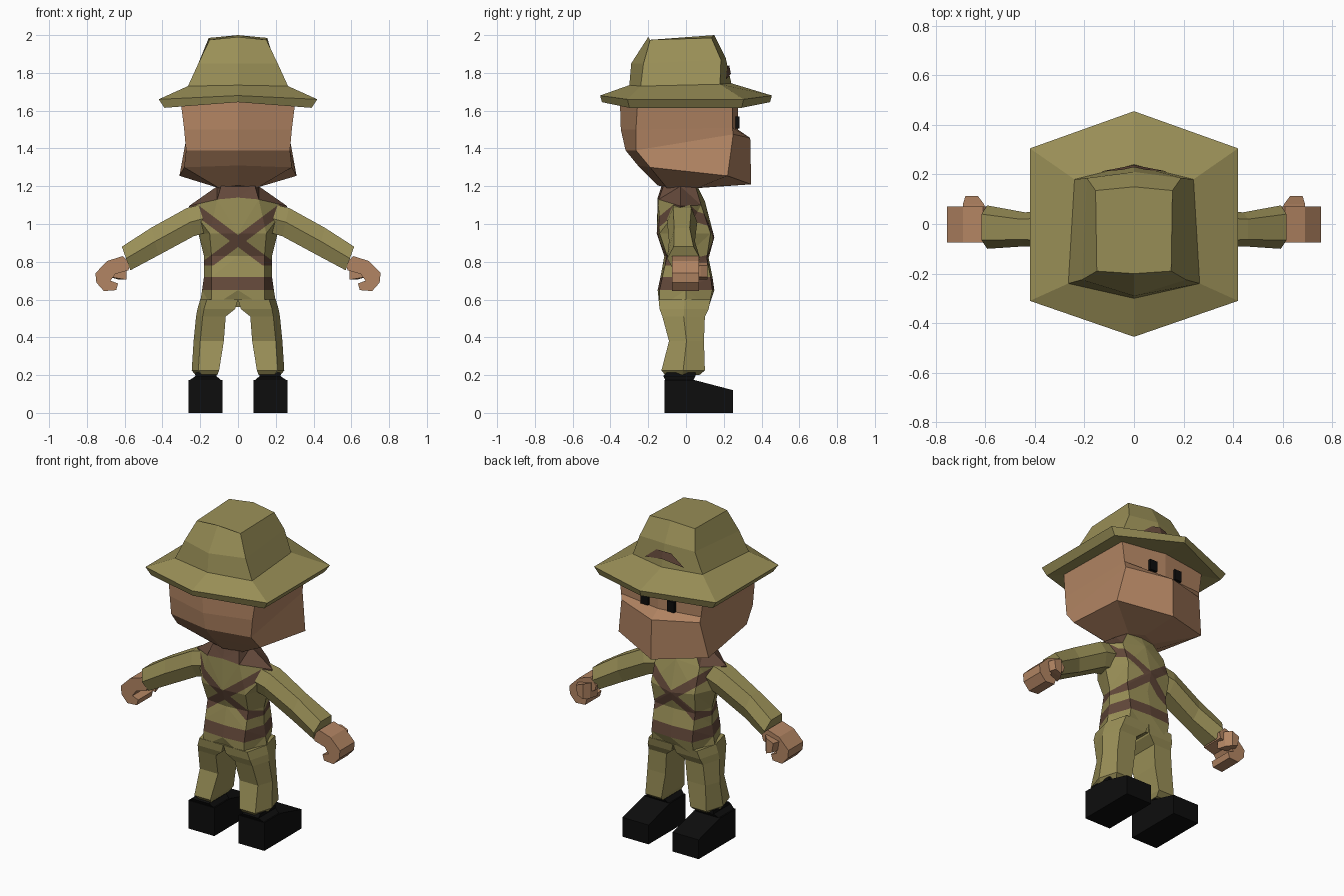
import bpy
import bmesh
from mathutils import Vector

cube = bpy.data.objects.get("Cube")
if cube:
    bpy.data.objects.remove(cube)


def material(name, rgb):
    m = bpy.data.materials.new(name)
    m.use_nodes = True
    m.diffuse_color = (*rgb, 1)
    bsdf = m.node_tree.nodes["Principled BSDF"]
    bsdf.inputs["Base Color"].default_value = (*rgb, 1)
    bsdf.inputs["Roughness"].default_value = 0.9
    return m


KHAKI = material("khaki cloth", (0.32, 0.275, 0.095))
SKIN = material("skin", (0.45, 0.235, 0.125))
BROWN = material("brown leather", (0.125, 0.065, 0.042))
BLACK = material("black", (0.004, 0.004, 0.004))


def loft(bm, rings):
    """Bridge closed rings of equal length and cap both ends."""
    vs = [[bm.verts.new(p) for p in r] for r in rings]
    n = len(vs[0])
    for a, b in zip(vs, vs[1:]):
        for i in range(n):
            j = (i + 1) % n
            bm.faces.new((a[i], a[j], b[j], b[i]))
    bm.faces.new(vs[0])
    bm.faces.new(vs[-1])


def both(half):
    """Complete a half ring that starts and ends on the centre plane."""
    return half + [(-x, y, z) for x, y, z in half[-2:0:-1]]


def finish(bm, name, mats, mirror=False):
    bmesh.ops.recalc_face_normals(bm, faces=bm.faces)
    me = bpy.data.meshes.new(name)
    bm.to_mesh(me)
    bm.free()
    for m in mats:
        me.materials.append(m)
    ob = bpy.data.objects.new(name, me)
    bpy.context.collection.objects.link(ob)
    if mirror:
        mod = ob.modifiers.new("Mirror", 'MIRROR')
        mod.use_mirror_merge = False
    return ob


def lofted(name, mat, rings, mirror=False):
    bm = bmesh.new()
    loft(bm, rings)
    return finish(bm, name, [mat], mirror)


# Hat: crown, sloping brim with a thin edge, underside
lofted("hat", KHAKI, [both(r) for r in (
    [(0, -.2, 1.99), (.15, -.19, 1.975), (.155, .135, 1.985), (0, .15, 2.0)],
    [(0, -.29, 1.85), (.21, -.225, 1.85), (.19, .185, 1.87), (0, .21, 1.88)],
    [(0, -.30, 1.735), (.265, -.24, 1.73), (.24, .18, 1.74), (0, .24, 1.745)],
    [(0, -.455, 1.68), (.42, -.31, 1.66), (.42, .305, 1.66), (0, .455, 1.68)],
    [(0, -.445, 1.645), (.39, -.3, 1.615), (.39, .295, 1.615), (0, .445, 1.645)],
    [(0, -.33, 1.65), (.28, -.25, 1.64), (.27, .22, 1.64), (0, .26, 1.65)],
)])

# Arched badge on the hat
bm = bmesh.new()
for s in (1, -1):
    pts = [(0, 1.795), (.135, 1.765), (.05, 1.835), (0, 1.84)]
    bm.faces.new([bm.verts.new((s * x, .249 - .2 * (z - 1.74) - .24 * x, z))
                  for x, z in pts][::s])
bmesh.ops.solidify(bm, geom=bm.faces[:], thickness=.003)
finish(bm, "hat_badge", [BROWN])

# Head with a protruding muzzle and broad jaw
lofted("head", SKIN, [both(r) for r in (
    [(0, -.35, 1.66), (.305, -.255, 1.66), (.295, .245, 1.66), (0, .275, 1.66)],
    [(0, -.345, 1.5), (.285, -.265, 1.5), (.275, .245, 1.51), (0, .275, 1.5)],
    [(0, -.32, 1.39), (.275, -.265, 1.39), (.27, .25, 1.475), (0, .34, 1.455)],
    [(0, -.255, 1.31), (.285, -.19, 1.3), (.31, .22, 1.255), (0, .345, 1.21)],
    [(0, -.15, 1.205), (.1, -.1, 1.19), (.09, .06, 1.19), (0, .1, 1.195)],
)])

# Eyes
lofted("eyes", BLACK, [[(x, y, z) for x, z in
                        ((.065, 1.505), (.115, 1.505), (.115, 1.57), (.065, 1.57))]
                       for y in (.25, .282)], True)

# Torso, cut along the belt and strap edges, then coloured
K, C, W = .75, .91, .032
bm = bmesh.new()
loft(bm, [both(r) for r in (
    [(0, -.13, 1.2), (.09, -.12, 1.2), (.11, -.03, 1.2), (.09, .05, 1.2), (0, .06, 1.2)],
    [(0, -.15, 1.14), (.11, -.145, 1.13), (.26, -.03, 1.095), (.15, .08, 1.1), (0, .1, 1.12)],
    [(0, -.155, .95), (.15, -.14, .95), (.21, 0, .95), (.15, .13, .95), (0, .15, .93)],
    [(0, -.115, .83), (.14, -.1, .83), (.18, 0, .83), (.14, .11, .82), (0, .12, .82)],
    [(0, -.135, .72), (.14, -.125, .72), (.18, 0, .72), (.14, .13, .72), (0, .14, .72)],
    [(0, -.15, .65), (.14, -.14, .65), (.19, 0, .65), (.14, .14, .65), (0, .15, .65)],
    [(0, -.12, .56), (.14, -.14, .56), (.205, 0, .56), (.14, .12, .56), (0, .11, .56)],
)])
bmesh.ops.triangulate(bm, faces=bm.faces[:])
cuts = [((0, 0, C + d), (-s * K, 0, 1)) for s in (1, -1) for d in (-W, W)]
cuts += [((0, 0, .78), (0, 0, 1))]
for co, no in cuts:
    bmesh.ops.bisect_plane(bm, geom=bm.verts[:] + bm.edges[:] + bm.faces[:],
                           plane_co=co, plane_no=Vector(no).normalized())
bm.normal_update()
for f in bm.faces:
    c = f.calc_center_median()
    zs = [v.co.z for v in f.verts]
    strap = min(zs) > .775 and min(abs(c.z - C - K * c.x), abs(c.z - C + K * c.x)) < W
    belt = min(zs) > .649 and max(zs) < .721
    yoke = min(zs) > 1.09 and not (c.y > .04 and abs(c.x) < .09)
    f.material_index = int(strap or belt or yoke)
finish(bm, "torso", [KHAKI, BROWN])


# Trouser legs: inner x, outer x, back y, front y, height
def leg_ring(i, o, b, f, z):
    m = (b + f) / 2
    return [(i, b, z), (o - .035, b, z), (o, m, z), (o - .035, f, z), (i, f, z)]


lofted("trouser_legs", KHAKI, [
    leg_ring(0, .2, -.145, .13, .6),
    leg_ring(.015, .215, -.14, .12, .55),
    leg_ring(.065, .222, -.125, .1, .51),
    leg_ring(.075, .235, -.09, .095, .38),
    leg_ring(.1, .245, -.13, .1, .225),
    leg_ring(.11, .225, -.11, .07, .2),
], True)

# Boots: side profile across the width, with a short ankle
lofted("boots", BLACK, [[(x, y, z) for y, z in
                         ((-.115, 0), (.25, 0), (.25, .12), (.04, .175), (-.115, .175))]
                        for x in (.083, .262)], True)
lofted("boot_ankles", BLACK, [
    [(a, c, z), (b, c, z), (b, d, z), (a, d, z)] for a, b, c, d, z in
    ((.09, .255, -.11, .04, .174), (.115, .225, -.12, .05, .195),
     (.115, .225, -.1, .05, .215))], True)


# Sleeves: upper point, lower point and depth range of each section
def arm_ring(tx, tz, bx, bz, y0, y1):
    mx, mz, e = (tx + bx) / 2, (tz + bz) / 2, (y1 - y0) * .2
    return [(tx, y0 + e, tz), (mx, y0, mz), (bx, y0 + e, bz),
            (bx, y1 - e, bz), (mx, y1, mz), (tx, y1 - e, tz)]


lofted("sleeves", KHAKI, [
    arm_ring(.17, 1.11, .15, .96, -.1, .05),
    arm_ring(.27, 1.085, .235, .935, -.1, .06),
    arm_ring(.46, .98, .42, .835, -.09, .047),
    arm_ring(.615, .88, .57, .755, -.1, .075),
], True)

# Curled hands: C-shaped profile, plus thumbs
HAND = [(.57, .79), (.61, .83), (.69, .805), (.755, .74), (.75, .69), (.71, .645),
        (.645, .65), (.635, .685), (.675, .7), (.65, .735), (.58, .755)]
lofted("hands", SKIN, [[(x, y, z) for x, z in HAND] for y in (-.075, .07)], True)
lofted("thumbs", SKIN, [
    [(a, y, .8), (b, y, .78), (b - .01, y, .72), (a, y, .705)]
    for a, b, y in ((.59, .69, .03), (.605, .69, .08), (.63, .68, .113))], True)
